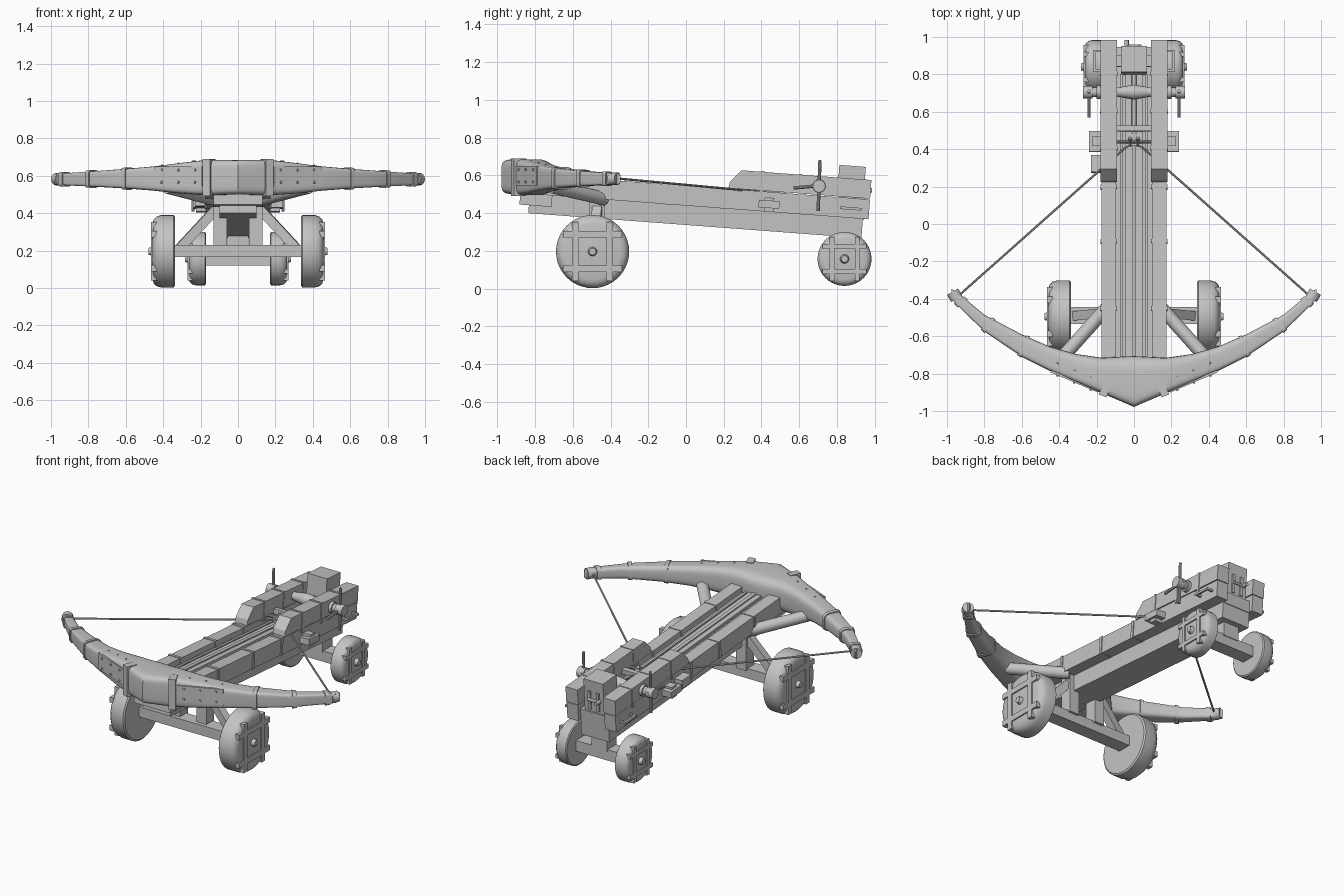
import bpy, bmesh, math
from mathutils import Vector, Matrix

if "Cube" in bpy.data.objects:
    bpy.data.objects.remove(bpy.data.objects["Cube"])

mat = bpy.data.materials.new("weathered grey")
mat.diffuse_color = (0.55, 0.55, 0.55, 1)
mat.use_nodes = True
mat.node_tree.nodes["Principled BSDF"].inputs["Base Color"].default_value = mat.diffuse_color


def finish(name, bm, smooth=False):
    bmesh.ops.recalc_face_normals(bm, faces=bm.faces[:])
    me = bpy.data.meshes.new(name)
    bm.to_mesh(me)
    bm.free()
    me.materials.append(mat)
    ob = bpy.data.objects.new(name, me)
    bpy.context.collection.objects.link(ob)
    if smooth:
        bpy.ops.object.select_all(action='DESELECT')
        ob.select_set(True)
        bpy.context.view_layer.objects.active = ob
        bpy.ops.object.shade_smooth_by_angle(angle=math.radians(35))
    return ob


def slope(y, d):
    """Height of a point d above the tilted rail top."""
    return 0.545 - 0.075 * y + d


def box(name, x0, x1, y0, y1, z0, z1, tilt=False):
    bm = bmesh.new()
    bmesh.ops.create_cube(bm, size=1)
    for v in bm.verts:
        x, y, z = (a + (b - a) * (c + 0.5) for a, b, c in zip((x0, y0, z0), (x1, y1, z1), v.co))
        v.co = (x, y + 0.075 * z, slope(y, z)) if tilt else (x, y, z)
    return finish(name, bm)


def beam(name, p, q, w, h):
    """Square timber between two points."""
    p, q = Vector(p), Vector(q)
    bm = bmesh.new()
    bmesh.ops.create_cube(bm, size=1)
    m = Matrix.Translation((p + q) / 2) @ (q - p).to_track_quat('Y', 'Z').to_matrix().to_4x4()
    bm.transform(m @ Matrix.Diagonal((w, (q - p).length, h, 1)))
    return finish(name, bm)


def rod(name, p, q, r, r2=None, n=16):
    p, q = Vector(p), Vector(q)
    bm = bmesh.new()
    bmesh.ops.create_cone(bm, cap_ends=True, segments=n, radius1=r, radius2=r if r2 is None else r2,
                          depth=(q - p).length)
    bm.transform(Matrix.Translation((p + q) / 2) @ (q - p).to_track_quat('Z', 'Y').to_matrix().to_4x4())
    return finish(name, bm, True)


def loft(name, rings, smooth=True):
    bm = bmesh.new()
    loops = [[bm.verts.new(p) for p in ring] for ring in rings]
    for a, b in zip(loops, loops[1:]):
        for i in range(len(a)):
            j = (i + 1) % len(a)
            bm.faces.new((a[i], a[j], b[j], b[i]))
    bm.faces.new(loops[0])
    bm.faces.new(loops[-1])
    return finish(name, bm, smooth)


# Wheels: turned disc, crossed planks on the outer face, domed hub
def wheel(name, s, y, z, r, x0, x1):
    w = x1 - x0
    prof = [(x0, 0.95 * r), (x0 + 0.06 * w, r), (x0 + 0.6 * w, r), (x0 + 0.82 * w, 0.96 * r),
            (x0 + 0.95 * w, 0.88 * r), (x1, 0.76 * r)]
    n = 40
    loft(name, [[(s * x, y + rr * math.cos(2 * math.pi * i / n), z + rr * math.sin(2 * math.pi * i / n))
                 for i in range(n)] for x, rr in prof])
    a, b = sorted((s * (x1 - 0.02), s * (x1 + 0.008)))
    o, h, l = 0.47 * r, 0.09 * r, 0.81 * r
    for k in (-1, 1):
        box(name + "_upright_plank", a, b, y + k * o - h, y + k * o + h, z - l, z + l)
        box(name + "_cross_plank", a, b, y - l, y + l, z + k * o - h, z + k * o + h)
    rod(name + "_hub", (s * (x1 - 0.01), y, z), (s * (x1 + 0.022), y, z), 0.027, 0.018)


for s in (-1, 1):
    wheel("front_wheel", s, -0.495, 0.196, 0.194, 0.337, 0.457)
    wheel("rear_wheel", s, 0.84, 0.157, 0.143, 0.172, 0.262)

# Axles, posts and undercarriage braces
box("front_axle", -0.34, 0.34, -0.535, -0.445, 0.165, 0.23)
box("rear_axle", -0.18, 0.18, 0.795, 0.885, 0.12, 0.19)
box("rear_post", -0.055, 0.055, 0.79, 0.89, 0.18, 0.30)
for s in (-1, 1):
    x0, x1 = sorted((s * 0.06, s * 0.13))
    box("front_post", x0, x1, -0.51, -0.43, 0.22, 0.50)
    beam("axle_brace", (s * 0.31, -0.49, 0.215), (s * 0.12, -0.47, 0.42), 0.05, 0.05)
    rod("bow_brace", (s * 0.38, -0.71, 0.54), (s * 0.13, -0.43, 0.475), 0.036)

# Stock: lower beam, side rails, recessed deck and runner strips
box("lower_beam", -0.10, 0.10, -0.82, 0.945, -0.207, -0.105, True)
box("bow_seat", -0.13, 0.13, -0.87, -0.70, -0.165, -0.10, True)
box("deck", -0.10, 0.10, -0.78, 0.95, -0.11, -0.035, True)
box("slider", -0.045, 0.045, -0.78, 0.80, -0.04, -0.02, True)
box("groove_rib", -0.012, 0.012, -0.78, 0.80, -0.025, -0.012, True)
for s in (-1, 1):
    def sided(name, a, b, *rest):
        x0, x1 = sorted((s * a, s * b))
        return box(name, x0, x1, *rest, True)
    sided("side_rail", 0.095, 0.175, -0.78, 0.975, -0.105, 0)
    sided("deck_strip", 0.06, 0.075, -0.78, 0.80, -0.04, -0.025)
    for y in (-0.45, -0.09, 0.2):
        sided("rail_band", 0.091, 0.180, y - 0.01, y + 0.01, -0.108, 0.004)
    # Upper cheek with a sloping nose
    sided("upper_cheek", 0.092, 0.178, 0.285, 0.975, 0.004, 0.103)
    nose = sided("cheek_nose", 0.092, 0.178, 0.225, 0.285, 0.004, 0.103)
    for v in nose.data.vertices:
        if v.co.y < 0.25 and v.co.z > 0.57:
            v.co.z -= 0.065
    for y in (0.4, 0.6, 0.8):
        sided("cheek_band", 0.089, 0.182, y - 0.008, y + 0.008, -0.02, 0.107)
    sided("side_block", 0.17, 0.24, 0.39, 0.50, -0.085, -0.045)
    sided("side_block_lug", 0.17, 0.225, 0.42, 0.47, -0.105, -0.03)
    # Carrying handle
    sided("carry_handle", 0.205, 0.218, 0.82, 0.935, -0.062, -0.048)
    for y in (0.82, 0.923):
        sided("handle_leg", 0.17, 0.218, y, y + 0.012, -0.062, -0.048)
box("extra_side_block", -0.23, -0.17, 0.28, 0.37, -0.085, -0.03, True)

# Rear column with slot and latch
box("rear_column", -0.07, 0.07, 0.80, 0.94, -0.205, 0.17, True)
for s in (-1, 1):
    box("latch_plate", s * 0.03 - 0.01, s * 0.03 + 0.01, 0.93, 0.948, -0.02, 0.10, True)
    box("column_cleat", s * 0.08 - 0.02, s * 0.08 + 0.02, 0.84, 0.90, -0.02, 0.04, True)
rod("latch_bar", (-0.04, 0.953, 0.52), (0.04, 0.953, 0.52), 0.008)
rod("latch_pin", (-0.04, 0.93, 0.52), (-0.04, 0.985, 0.52), 0.012)

# Windlass with spokes
wz = 0.543
rod("windlass_drum", (-0.25, 0.705, wz), (0.25, 0.705, wz), 0.026)
for s in (-1, 1):
    rod("windlass_core", (s * 0.07, 0.705, wz), (0, 0.705, wz), 0.028, 0.04)
    rod("windlass_collar", (s * 0.18, 0.705, wz), (s * 0.20, 0.705, wz), 0.036)
    rod("windlass_head", (s * 0.222, 0.705, wz), (s * 0.272, 0.705, wz), 0.034)
    rod("upright_spoke", (s * 0.24, 0.70, 0.41), (s * 0.24, 0.71, 0.68), 0.009, n=10)
    rod("forward_spoke", (s * 0.24, 0.57, wz - 0.01), (s * 0.24, 0.74, wz + 0.005), 0.009, n=10)
    rod("haul_rope", (s * 0.012, 0.45, 0.515), (s * 0.012, 0.84, 0.53), 0.004, n=8)

# Trigger group
box("trigger_bar", -0.095, 0.095, 0.495, 0.525, 0.0, 0.03, True)
box("trigger_block", -0.045, 0.045, 0.42, 0.50, -0.03, 0.01, True)
rod("trigger_pin", (-0.095, 0.44, 0.52), (0.095, 0.44, 0.52), 0.009, n=10)
for s in (-1, 1):
    rod("claw", (s * 0.02, 0.42, 0.51), (s * 0.02, 0.46, 0.545), 0.009, n=10)

# Bow: x, front y, back y, top z, bottom z
SEC = [(0, -.978, -.705, .685, .5), (.17, -.905, -.715, .685, .495), (.31, -.845, -.695, .668, .505),
       (.45, -.785, -.655, .65, .52), (.6, -.71, -.59, .637, .532), (.8, -.575, -.485, .622, .543),
       (.95, -.43, -.36, .612, .55), (1.0, -.375, -.335, .61, .553)]


def sec(x):
    x = min(abs(x), 1.0)
    for a, b in zip(SEC, SEC[1:]):
        if x <= b[0]:
            t = (x - a[0]) / (b[0] - a[0])
            return [p + (q - p) * t for p, q in zip(a, b)]


def ring(x, s=1, skew=0, grow=0.0, n=28):
    """Cross-section of the bow at distance x from the middle: square front, rounder back."""
    f, b, c = sec(x + skew), sec(x - skew), sec(x)
    mid = Vector((x, (f[1] + b[2]) / 2, (c[3] + c[4]) / 2))
    half = Vector((f[0] - b[0], f[1] - b[2], 0)) / 2
    half *= 1 + grow / half.length
    hz = (c[3] - c[4]) / 2 + grow
    pts = []
    for i in range(n):
        t = 2 * math.pi * (i + 0.5) / n
        e = 0.32 if math.cos(t) > 0 else 0.55
        u, v = (math.copysign(abs(k) ** e, k) for k in (math.cos(t), math.sin(t)))
        p = mid + half * u + Vector((0, 0, hz * v))
        pts.append((s * p.x, p.y, p.z))
    return pts


xs = [.08, .17, .24, .31, .38, .45, .52, .6, .7, .8, .88, .95, .975]
loft("bow", [ring(x, -1) for x in reversed(xs)] + [ring(0)] + [ring(x) for x in xs])
for s in (-1, 1):
    for x, k, w in ((.59, .022, .01), (.78, .025, .01), (.925, .022, .01)):
        loft("bow_band", [ring(x - w, s, k, .006), ring(x + w, s, k, .006)])
    # Clip over the prow edge
    beam("prow_clip", (s * .135, -.895, .59), (s * .175, -.878, .59), 0.07, 0.197)
    # Riveted plate on the front of each limb
    a, b = Vector((s * .19, -.896, .598)), Vector((s * .445, -.787, .598))
    beam("limb_plate", a, b, 0.012, 0.105)
    out = Vector((s * abs((b - a).y), -abs((b - a).x), 0)).normalized()
    for t in (.15, .5, .85):
        p = a.lerp(b, t)
        for dz in (-.033, .033):
            q = p + Vector((0, 0, dz))
            rod("plate_rivet", q, q + out * .013, 0.009, 0.005, n=10)
        y, z = p.y + 0.06, sec(p.x)[3]
        rod("top_rivet", (p.x, y, z - .01), (p.x, y, z + .004), 0.007, 0.004, n=8)
    # Limb tips and bowstring
    rod("limb_tip", (s * .948, -.40, .582), (s * .970, -.362, .582), 0.034)
    rod("bowstring", (s * .94, -.385, .585), (0, .45, .508), 0.006, n=8)
